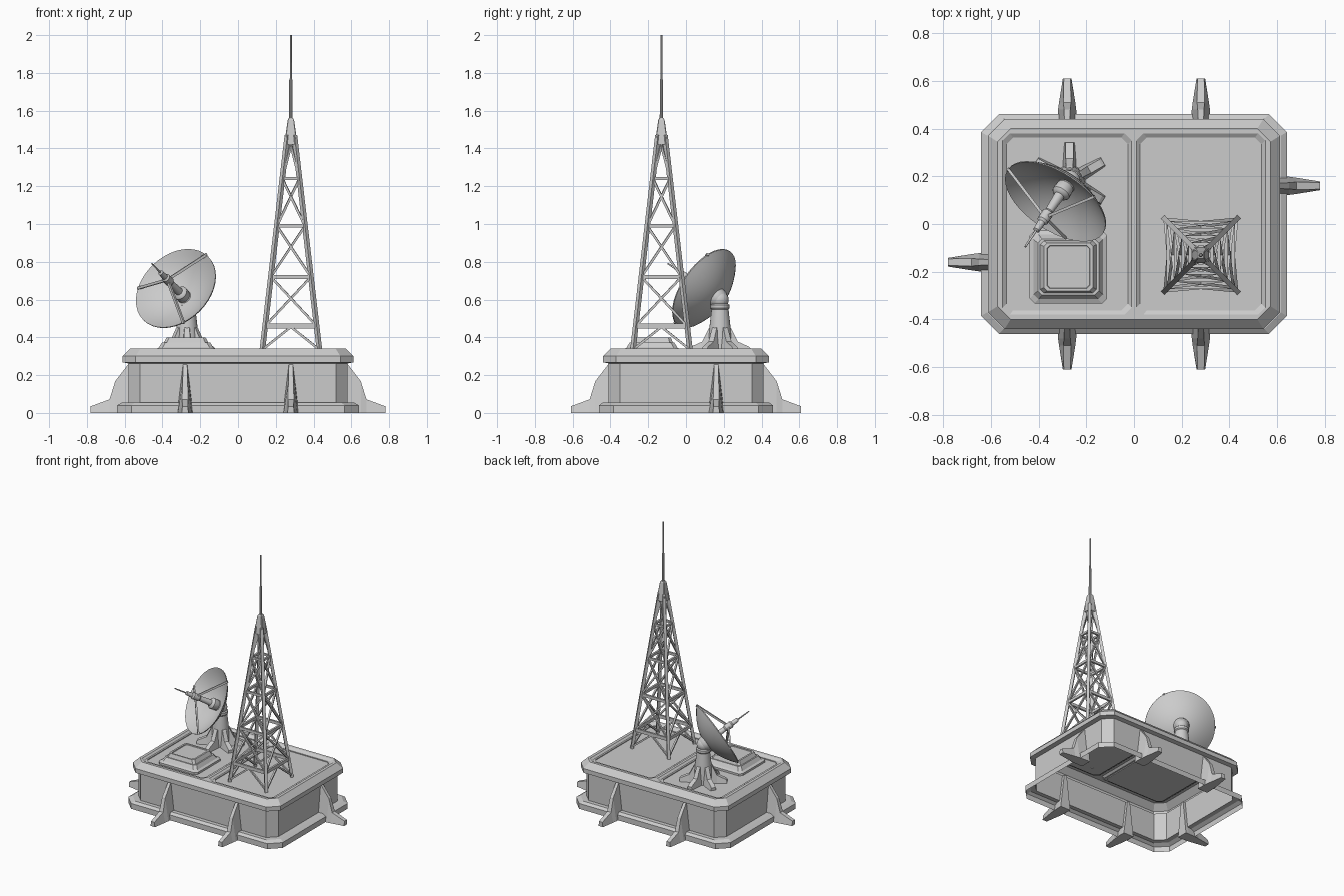
import bpy, bmesh
from math import pi, sin, cos
from mathutils import Vector, Matrix

if "Cube" in bpy.data.objects:
    bpy.data.objects.remove(bpy.data.objects["Cube"])


def finish(bm, name, smooth=False):
    bmesh.ops.remove_doubles(bm, verts=bm.verts, dist=1e-5)
    bmesh.ops.recalc_face_normals(bm, faces=bm.faces)
    me = bpy.data.meshes.new(name)
    bm.to_mesh(me)
    bm.free()
    ob = bpy.data.objects.new(name, me)
    bpy.context.collection.objects.link(ob)
    if smooth:
        bpy.ops.object.select_all(action='DESELECT')
        ob.select_set(True)
        bpy.context.view_layer.objects.active = ob
        bpy.ops.object.shade_smooth_by_angle(angle=0.6)
    return ob


def octagon(bm, hx, hy, c, z, cx=0, cy=0):
    """Ring of a rectangle with chamfered corners."""
    pts = [(hx, c - hy), (hx, hy - c), (hx - c, hy), (c - hx, hy),
           (-hx, hy - c), (-hx, c - hy), (c - hx, -hy), (hx - c, -hy)]
    return [bm.verts.new((cx + x, cy + y, z)) for x, y in pts]


def bridge(bm, rings):
    for a, b in zip(rings, rings[1:]):
        n = len(a)
        for i in range(n):
            bm.faces.new((a[i], a[(i + 1) % n], b[(i + 1) % n], b[i]))


def loop_edges(bm, ring):
    out = []
    for i, v in enumerate(ring):
        w = ring[(i + 1) % len(ring)]
        out.append(bm.edges.get((v, w)) or bm.edges.new((v, w)))
    return out


def beam(bm, a, b, w, h=None):
    """Box from a to b, w wide and h high."""
    a, b = Vector(a), Vector(b)
    d = b - a
    m = Matrix.Translation((a + b) / 2) @ d.to_track_quat('Y', 'Z').to_matrix().to_4x4()
    bmesh.ops.create_cube(bm, size=1, matrix=m @ Matrix.Diagonal((w, d.length, h or w, 1)))


def revolve(name, profile, origin, axis=(0, 0, 1), n=24):
    """Turn (radius, distance along axis) points around the axis."""
    bm = bmesh.new()
    m = Matrix.Translation(origin) @ Vector(axis).to_track_quat('Z', 'Y').to_matrix().to_4x4()
    rings = [[bm.verts.new(m @ Vector((max(r, 1e-4) * cos(2 * pi * i / n),
              max(r, 1e-4) * sin(2 * pi * i / n), t))) for i in range(n)] for r, t in profile]
    bridge(bm, rings)
    bm.faces.new(rings[0])
    bm.faces.new(rings[-1])
    return finish(bm, name, True)


def fin(name, profile, angle, center=(0, 0, 0)):
    """Buttress from (reach, height, half width) points, pointing along angle."""
    bm = bmesh.new()
    m = Matrix.Translation(center) @ Matrix.Rotation(angle, 4, 'Z')
    top = [[bm.verts.new(m @ Vector((r, s * wt, z))) for s in (-1, 1)] for r, z, wt, wb in profile]
    low = [[bm.verts.new(m @ Vector((r, s * wb, 0))) for s in (-1, 1)] for r, z, wt, wb in profile]
    bridge(bm, [[t[0], t[1], b[1], b[0]] for t, b in zip(top, low)])
    for t, b in ((top[0], low[0]), (top[-1], low[-1])):
        bm.faces.new((t[0], t[1], b[1], b[0]))
    return finish(bm, name)


# Hollow building shell with two sunken roof panels
bm = bmesh.new()
shell = [octagon(bm, *r) for r in [
    (.64, .46, .075, 0), (.64, .46, .075, .04), (.615, .44, .07, .055), (.58, .41, .06, .055),
    (.58, .41, .06, .262), (.612, .44, .07, .268), (.612, .44, .07, .30), (.572, .40, .055, .34)]]
bridge(bm, shell)
rim = loop_edges(bm, shell[-1])
for cx in (-.28, .28):
    panel = [octagon(bm, *r, cx, 0) for r in [
        (.27, .38, .03, .34), (.255, .362, .028, .328), (.243, .35, .025, .328), (.243, .35, .025, .322)]]
    bridge(bm, panel)
    bm.faces.new(panel[-1])
    rim += loop_edges(bm, panel[0])
bmesh.ops.triangle_fill(bm, edges=rim, use_beauty=True)
finish(bm, "building_shell")

# Buttresses around the walls
for i, (x, y, ang, wall) in enumerate([
        (-.28, 0, pi / 2, .41), (.28, 0, pi / 2, .41), (-.28, 0, -pi / 2, .41),
        (.28, 0, -pi / 2, .41), (0, .16, 0, .58), (0, -.16, pi, .58)]):
    fin(f"wall_buttress_{i + 1}", [
        (wall - .02, .258, .011, .042), (wall + .003, .255, .011, .042), (wall + .07, .168, .013, .038),
        (wall + .10, .072, .016, .034), (wall + .2, .035, .014, .018)], ang, (x, y, 0))

# Roof hatch
bm = bmesh.new()
hatch = [octagon(bm, *r, -.275, -.18) for r in [
    (.162, .152, .02, .322), (.162, .152, .02, .337), (.145, .135, .02, .345), (.128, .118, .018, .372),
    (.118, .11, .016, .372), (.103, .1, .014, .40), (.09, .09, .012, .40), (.088, .088, .012, .394)]]
bridge(bm, hatch)
bm.faces.new(hatch[-1])
finish(bm, "roof_hatch")

# Lattice tower
TX, TY = .28, -.13


def half(z):
    return .152 - (z - .325) * .1165


def corner(i, z):
    h = half(z)
    sx, sy = [(-1, -1), (1, -1), (1, 1), (-1, 1)][i % 4]
    return Vector((TX + sx * h, TY + sy * h, z))


legs, bars, braces = bmesh.new(), bmesh.new(), bmesh.new()
levels = [.46, .72, .99, 1.24]
for i in range(4):
    beam(legs, corner(i, .322), corner(i, 1.47), .021)
    for k, z in enumerate(levels):
        beam(bars, corner(i, z), corner(i + 1, z), .014, .024 - .003 * k)
    for a, b in zip(levels, levels[1:]):
        beam(braces, corner(i, a), corner(i + 1, b), .012)
        beam(braces, corner(i + 1, a), corner(i, b), .012)
    for a, b in ((.335, .455), (1.245, 1.42)):
        mid = (corner(i, b) + corner(i + 1, b)) / 2
        beam(braces, corner(i, a), mid, .012)
        beam(braces, corner(i + 1, a), mid, .012)
finish(legs, "tower_legs")
finish(bars, "tower_crossbars")
finish(braces, "tower_braces")

# Tower cap and aerial
bm = bmesh.new()
cap = [octagon(bm, h, h, h * .15, z, TX, TY) for h, z in
       [(.034, 1.42), (.03, 1.46), (.017, 1.55), (.012, 1.56)]]
bridge(bm, cap)
bm.faces.new(cap[0])
bm.faces.new(cap[-1])
finish(bm, "tower_cap")
revolve("aerial", [(.0095, 1.55), (.009, 1.76), (.006, 1.77), (.005, 2.0)], (TX, TY, 0), n=10)

# Dish pedestal with six feet and a ball joint
PED = (-.27, .18, .322)
revolve("dish_pedestal", [(.066, 0), (.062, .08), (.045, .225), (.05, .232), (.05, .25), (.042, .256)], PED)
revolve("dish_ball_joint", [(.046 * cos(a), .277 + .046 * sin(a)) for a in
                            [pi * (i / 10 - .5) for i in range(11)]], PED)
for i in range(6):
    fin(f"pedestal_foot_{i + 1}", [(.03, .15, .014, .028), (.06, .125, .014, .028), (.095, .055, .016, .026),
        (.15, .03, .016, .022), (.162, .02, .016, .02)], pi / 2 + i * pi / 3, PED)

# Dish bowl
N = Vector((-.48, -.72, .50)).normalized()
C = Vector((-.33, .093, .66))
R, D = .24, .098
steps = [R * i / 10 for i in range(11)]
front = [(r, -D + D * (r / R) ** 2) for r in steps]
back = [(r, -D - .01 + (D + .004) * (r / R) ** 2) for r in steps]
revolve("dish", front + back[::-1], C, N, 40)
revolve("dish_socket", [(.035, -.14), (.05, -.125), (.055, -.10)], C, N)

# Feed horn, receiver and its rod
revolve("feed_horn", [(.03, -.10), (.038, -.085), (.04, -.05), (.033, -.04), (.022, -.035), (.017, .055),
                      (.024, .065), (.024, .11), (.016, .12), (.014, .165), (.005, .17), (.004, .262)], C, N, 16)

# Three struts from rim to receiver
bm = bmesh.new()
v = Vector((.16, .018, .18))
v = (v - N * v.dot(N)).normalized()
for k in range(3):
    d = Matrix.Rotation(k * 2 * pi / 3, 3, N) @ v
    beam(bm, C + d * (R + .004) - N * .005, C + N * .09, .012, .014)
finish(bm, "feed_struts")
